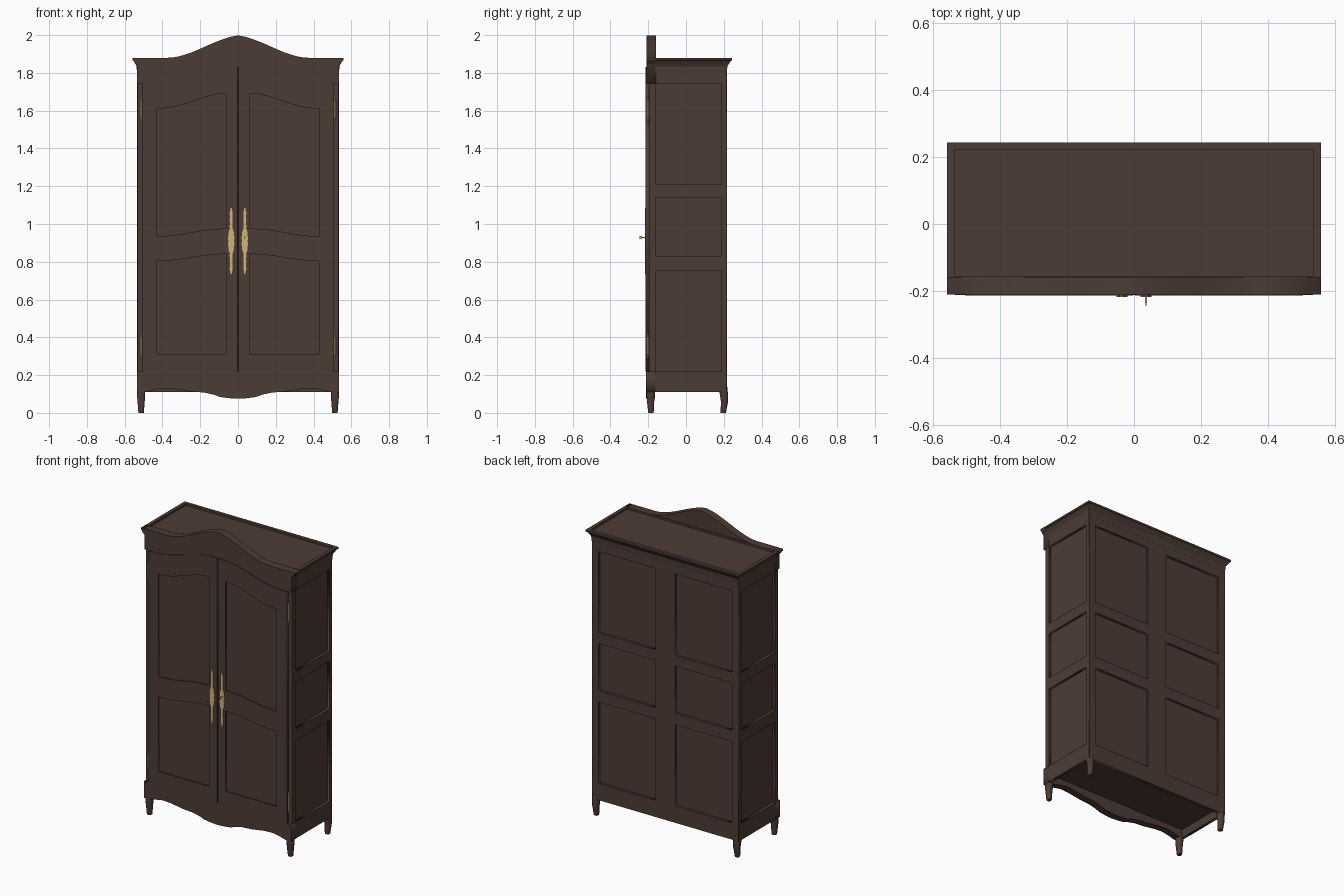
import bpy, bmesh, math
from mathutils import Matrix

if "Cube" in bpy.data.objects:
    bpy.data.objects.remove(bpy.data.objects["Cube"])


def material(name, rgb):
    m = bpy.data.materials.new(name)
    m.diffuse_color = (*rgb, 1)
    m.use_nodes = True
    m.node_tree.nodes["Principled BSDF"].inputs["Base Color"].default_value = m.diffuse_color
    return m


WOOD = material("dark brown wood", (0.073, 0.045, 0.036))
BRASS = material("brass", (0.62, 0.45, 0.19))
GAP = material("dark gap", (0.02, 0.016, 0.016))


def add(name, bm, mat):
    bmesh.ops.remove_doubles(bm, verts=bm.verts, dist=1e-5)
    bmesh.ops.recalc_face_normals(bm, faces=bm.faces)
    me = bpy.data.meshes.new(name)
    bm.to_mesh(me)
    bm.free()
    me.materials.append(mat)
    ob = bpy.data.objects.new(name, me)
    bpy.context.collection.objects.link(ob)
    return ob


def box(name, x0, x1, y0, y1, z0, z1, mat=WOOD):
    bm = bmesh.new()
    bmesh.ops.create_cube(bm, size=1)
    for v in bm.verts:
        v.co = ((x0 + x1) / 2 + v.co.x * (x1 - x0), (y0 + y1) / 2 + v.co.y * (y1 - y0),
                (z0 + z1) / 2 + v.co.z * (z1 - z0))
    return add(name, bm, mat)


def plate(name, loops, d0, d1, side=False, mat=WOOD):
    """Outline (first loop) with holes, extruded along y, or along x when side is set."""
    cu = bpy.data.curves.new(name, 'CURVE')
    cu.dimensions, cu.fill_mode, cu.extrude = '2D', 'BOTH', abs(d1 - d0) / 2
    for pts in loops:
        s = cu.splines.new('POLY')
        s.points.add(len(pts) - 1)
        for p, (a, b) in zip(s.points, pts):
            p.co = (a, b, 0, 1)
        s.use_cyclic_u = True
    tmp = bpy.data.objects.new(name + "_outline", cu)
    bpy.context.collection.objects.link(tmp)
    dg = bpy.context.evaluated_depsgraph_get()
    me = bpy.data.meshes.new_from_object(tmp.evaluated_get(dg))
    mid = (d0 + d1) / 2
    if side:
        me.transform(Matrix(((0, 0, 1, mid), (1, 0, 0, 0), (0, 1, 0, 0), (0, 0, 0, 1))))
    else:
        me.transform(Matrix(((1, 0, 0, 0), (0, 0, -1, mid), (0, 1, 0, 0), (0, 0, 0, 1))))
    bm = bmesh.new()
    bm.from_mesh(me)
    bpy.data.objects.remove(tmp)
    bpy.data.curves.remove(cu)
    bpy.data.meshes.remove(me)
    return add(name, bm, mat)


def loft(name, rings, mat=WOOD):
    bm = bmesh.new()
    vs = [[bm.verts.new(p) for p in r] for r in rings]
    n = len(vs[0])
    for a, b in zip(vs, vs[1:]):
        for i in range(n):
            bm.faces.new((a[i], a[(i + 1) % n], b[(i + 1) % n], b[i]))
    bm.faces.new(vs[0])
    bm.faces.new(vs[-1])
    return add(name, bm, mat)


def rect(a0, a1, b0, b1):
    return [(a0, b0), (a1, b0), (a1, b1), (a0, b1)]


def ease(x, x_hi, x_lo, z_hi, z_lo):
    """S-curve: z_hi inside x_hi, z_lo outside x_lo."""
    t = min(1, max(0, (x - x_hi) / (x_lo - x_hi)))
    return z_hi + (z_lo - z_hi) * t * t * (3 - 2 * t)


def span(a, b, n=20):
    return [a + (b - a) * i / n for i in range(n + 1)]


def door_top(x):
    return ease(abs(x), 0.03, 0.46, 1.83, 1.745)


# crown board with arched top and ears
arch = [(x, ease(abs(x), -0.03, 0.375, 2.0, 1.88)) for x in span(0.375, -0.375, 48)]
ear = [(0.505, 1.745), (0.535, 1.745), (0.535, 1.842), (0.545, 1.85), (0.553, 1.865), (0.559, 1.867), (0.559, 1.88)]
crown = ear + arch + [(-x, z) for x, z in reversed(ear)] + [(x, door_top(x)) for x in span(-0.505, 0.505, 40)][1:-1]
plate("crown_board", [crown], -0.21, -0.16)

# scalloped apron
half = [(0.49, 0.11), (0.45, 0.121), (0.4, 0.13), (0.34, 0.127), (0.25, 0.113), (0.18, 0.108),
        (0.13, 0.097), (0.095, 0.084), (0.05, 0.078)]
apron = [(-0.535, 0.22), (-0.535, 0.11)] + [(-x, z) for x, z in half] + [(0, 0.075)] + half[::-1] + [(0.535, 0.11), (0.535, 0.22)]
plate("apron", [apron], -0.212, -0.165)

# doors with two curved recessed panels each, plus brass fittings
for s, side in ((1, "right"), (-1, "left")):
    outer = [(s * 0.003, 0.22), (s * 0.505, 0.22)] + [(s * x, door_top(x)) for x in span(0.505, 0.003)]
    xs = span(0.06, 0.43)
    upper = [(s * x, ease(x, 0.09, 0.4, 0.975, 0.937)) for x in xs] + \
            [(s * x, ease(x, 0.06, 0.41, 1.692, 1.612)) for x in xs[::-1]]
    lower = [(s * 0.06, 0.312), (s * 0.43, 0.312)] + \
            [(s * x, ease(x, 0.09, 0.4, 0.84, 0.805)) for x in xs[::-1]]
    plate(side + "_door_frame", [outer, upper, lower], -0.214, -0.185)
    a, b = sorted((s * 0.04, s * 0.45))
    box(side + "_door_panels", a, b, -0.206, -0.18, 0.29, 1.71)

    # ornate lock plate with a wavy edge
    edge = []
    for t in span(-1, 1, 64):
        w = 0.005 + 0.009 * math.exp(-(t / 0.33) ** 4) + 0.003 * abs(math.sin(t * 17))
        edge.append((w * min(1, (1.04 - abs(t)) * 8), 0.91 + 0.175 * t))
    c = s * 0.036
    plate(side + "_lock_plate", [[(c + w, z) for w, z in edge] + [(c - w, z) for w, z in edge[::-1]]],
          -0.218, -0.213, mat=BRASS)

    # hinges with pointed finials
    for zc, tag in ((0.355, "lower"), (1.605, "upper")):
        rings = [[(s * 0.512 + r * math.cos(k * math.pi / 4), -0.203 + r * math.sin(k * math.pi / 4), zc + dz)
                  for k in range(8)]
                 for dz, r in ((-0.07, 0.001), (-0.058, 0.005), (-0.048, 0.003), (-0.045, 0.006),
                               (0.045, 0.006), (0.048, 0.003), (0.058, 0.005), (0.07, 0.001))]
        loft(f"{side}_{tag}_hinge", rings, BRASS)

    # recessed front corner post
    a, b = sorted((s * 0.49, s * 0.533))
    box(side + "_corner_post", a, b, -0.197, -0.16, 0.2, 1.76)

# dark slit between the doors
box("door_gap", -0.004, 0.004, -0.204, -0.18, 0.22, 1.825, GAP)

# key in the right door
box("key_shaft", 0.0335, 0.0385, -0.236, -0.214, 0.926, 0.931, BRASS)
box("key_bow", 0.034, 0.038, -0.245, -0.234, 0.92, 0.937, BRASS)

# framed sides and back with three rows of recessed panels
rows = ((0.22, 0.755), (0.83, 1.14), (1.21, 1.745))
for s, side in ((1, "right"), (-1, "left")):
    plate(side + "_side_frame", [rect(-0.165, 0.215, 0.11, 1.85)] + [rect(-0.16, 0.187, *r) for r in rows],
          s * 0.515, s * 0.535, side=True)
    a, b = sorted((s * 0.505, s * 0.519))
    box(side + "_side_panel", a, b, -0.165, 0.2, 0.19, 1.84)
holes = [rect(x0, x1, *r) for r in rows for x0, x1 in ((-0.485, -0.07), (0.07, 0.485))]
plate("back_frame", [rect(-0.533, 0.533, 0.11, 1.85)] + holes, 0.196, 0.216)
box("back_panel", -0.515, 0.515, 0.19, 0.2, 0.19, 1.84)
box("floor", -0.52, 0.52, -0.18, 0.2, 0.165, 0.185)

# flared cornice with a shallow tray top
cornice = [(1.80, 0.535, 0.2165, -0.165), (1.835, 0.537, 0.219, -0.165), (1.85, 0.545, 0.229, -0.165),
           (1.865, 0.554, 0.239, -0.165), (1.867, 0.559, 0.244, -0.165), (1.88, 0.559, 0.244, -0.165),
           (1.88, 0.536, 0.222, -0.155), (1.868, 0.536, 0.222, -0.155)]
loft("cornice", [[(x, y, z) for x, y in rect(-w, w, f, b)] for z, w, b, f in cornice])

# short curved legs
for sx in (-1, 1):
    for yc, sy, tag in ((-0.186, -1, "front"), (0.199, 1, "back")):
        rings = []
        for z, o, h in ((0.14, 0, 0.019), (0.11, 0, 0.022), (0.085, 0.003, 0.021), (0.06, 0.005, 0.019),
                        (0.035, 0.002, 0.017), (0.018, 0, 0.016), (0.0, -0.001, 0.014)):
            if sy < 0:
                o *= 0.3
            k = h * 0.55
            rings.append([(sx * 0.513 + px, yc + sy * o + py, z) for px, py in
                          ((h, -k), (h, k), (k, h), (-k, h), (-h, k), (-h, -k), (-k, -h), (k, -h))])
        ob = loft(f"{tag}_{'right' if sx > 0 else 'left'}_leg", rings)
        for p in ob.data.polygons:
            p.use_smooth = len(p.vertices) == 4
